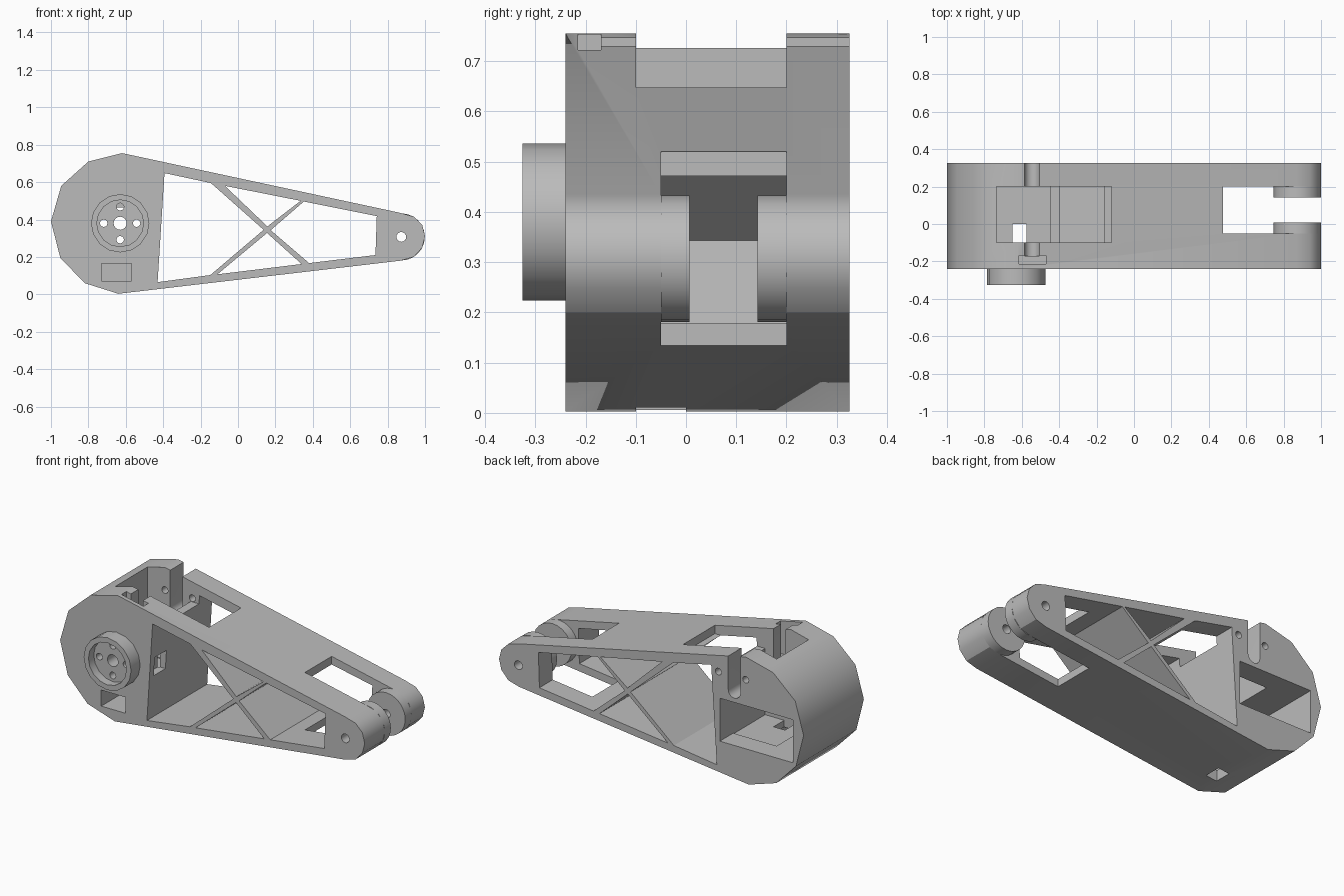
import bpy, bmesh, math
from mathutils import Vector

if "Cube" in bpy.data.objects:
    bpy.data.objects.remove(bpy.data.objects["Cube"])

grey = bpy.data.materials.new("plain grey")
grey.use_nodes = True
GREY = (0.5, 0.5, 0.5, 1)
grey.diffuse_color = GREY
grey.node_tree.nodes["Principled BSDF"].inputs["Base Color"].default_value = GREY


def prism(name, outline, y0, y1):
    """Extrude an x-z outline along y."""
    bm = bmesh.new()
    face = bm.faces.new([bm.verts.new((x, y0, z)) for x, z in outline])
    ext = bmesh.ops.extrude_face_region(bm, geom=[face])["geom"]
    moved = [v for v in ext if isinstance(v, bmesh.types.BMVert)]
    bmesh.ops.translate(bm, vec=Vector((0, y1 - y0, 0)), verts=moved)
    bmesh.ops.recalc_face_normals(bm, faces=bm.faces)
    mesh = bpy.data.meshes.new(name)
    bm.to_mesh(mesh)
    bm.free()
    mesh.materials.append(grey)
    obj = bpy.data.objects.new(name, mesh)
    bpy.context.collection.objects.link(obj)
    return obj


def box(name, x0, x1, y0, y1, z0, z1):
    return prism(name, [(x0, z0), (x1, z0), (x1, z1), (x0, z1)], y0, y1)


def disc(name, x, z, r, y0, y1, sides=16):
    ring = [(x + r * math.cos(math.tau * i / sides), z + r * math.sin(math.tau * i / sides))
            for i in range(sides)]
    return prism(name, ring, y0, y1)


def cut(target, cutters):
    """Subtract each cutter, then remove it."""
    bpy.ops.object.select_all(action="DESELECT")
    bpy.context.view_layer.objects.active = target
    target.select_set(True)
    for c in cutters:
        c.hide_render = True
        mod = target.modifiers.new("cut", "BOOLEAN")
        mod.operation, mod.solver, mod.object = "DIFFERENCE", "EXACT", c
        bpy.ops.object.modifier_apply(modifier=mod.name)
        bpy.data.objects.remove(c)


FRONT, BACK = -0.24, 0.325
HUB = (-0.63, 0.38)
PIN = (0.873, 0.307)

# Tapered arm body
arm = prism("arm_body", [
    (-0.62, 0.755), (-0.8, 0.71), (-0.945, 0.58), (-1, 0.39), (-0.95, 0.195),
    (-0.82, 0.06), (-0.64, 0.003), (0.87, 0.18), (0.94, 0.2), (0.985, 0.25),
    (1, 0.31), (0.985, 0.37), (0.94, 0.415), (0.87, 0.435)], FRONT, BACK)

# Truss windows, leaving crossed braces over the full depth
windows = [
    [(-0.393, 0.648), (-0.145, 0.595), (0.137, 0.345), (-0.148, 0.103), (-0.43, 0.065)],
    [(-0.07, 0.58), (0.335, 0.5), (0.157, 0.363)],
    [(0.352, 0.496), (0.742, 0.418), (0.735, 0.21), (0.38, 0.167), (0.175, 0.343)],
    [(0.155, 0.328), (0.34, 0.162), (-0.11, 0.107)]]
cut(arm, [prism("window_cutter", w, -1, 1) for w in windows])

# Fork gap, top opening and motor pocket
cut(arm, [
    box("fork_cutter", 0.475, 1.2, -0.05, 0.2, -0.1, 1),
    box("top_cutter", -0.735, -0.12, -0.1, 0.2, 0.598, 1),
    box("cavity_cutter", -0.735, -0.45, -0.1, 0.2, 0.205, 0.7),
    box("pocket_cutter", -0.93, -0.45, -0.1, 0.5, 0.21, 0.465)])

# Cable slots in the inner wall, front face and floor
cut(arm, [
    box("wall_slot_cutter", -0.46, -0.38, -0.2, -0.09, 0.32, 0.43),
    box("front_slot_cutter", -0.73, -0.57, -0.5, 0, 0.07, 0.165),
    box("floor_slot_cutter", -0.65, -0.575, -0.1, 0, -0.1, 0.3)])

# Round-bottomed axle notches with a pocket for the axle head
for y0, y1 in ((-0.17, -0.09), (0.19, 0.4)):
    cut(arm, [box("notch_cutter", -0.585, -0.505, y0, y1, 0.53, 1),
              disc("notch_end_cutter", -0.545, 0.53, 0.04, y0, y1)])
cut(arm, [box("head_cutter", -0.615, -0.47, -0.215, -0.169, 0.53, 1)])

# Screw holes beside the rear notch
cut(arm, [disc("screw_cutter", x, 0.62, 0.02, 0.19, 0.4) for x in (-0.44, -0.62)])


def hub_holes():
    """Shaft hole and four bolt holes."""
    holes = [disc("shaft_cutter", *HUB, 0.035, -0.5, -0.05)]
    for i in range(4):
        a = math.tau * i / 4
        holes.append(disc("bolt_cutter", HUB[0] + 0.088 * math.cos(a),
                          HUB[1] + 0.088 * math.sin(a), 0.02, -0.5, -0.05, 12))
    return holes


# Front hub with a recessed face
hub = disc("motor_hub", *HUB, 0.156, -0.325, FRONT, 16)
cut(hub, [disc("recess_cutter", *HUB, 0.125, -0.5, -0.275, 16)] + hub_holes())
cut(arm, hub_holes())

# Fork bosses and pin hole
parts = [arm, hub]
for name, y0, y1 in (("front_fork_boss", -0.05, 0.007), ("rear_fork_boss", 0.142, 0.2)):
    boss = disc(name, *PIN, 0.126, y0, y1, 24)
    cut(boss, [disc("pin_cutter", *PIN, 0.026, -1, 1)])
    parts.append(boss)
cut(arm, [disc("pin_cutter", *PIN, 0.026, -1, 1)])

# Smooth the rounded ends and holes
bpy.ops.object.select_all(action="DESELECT")
for p in parts:
    p.select_set(True)
bpy.context.view_layer.objects.active = arm
bpy.ops.object.shade_smooth_by_angle(angle=math.radians(32))
